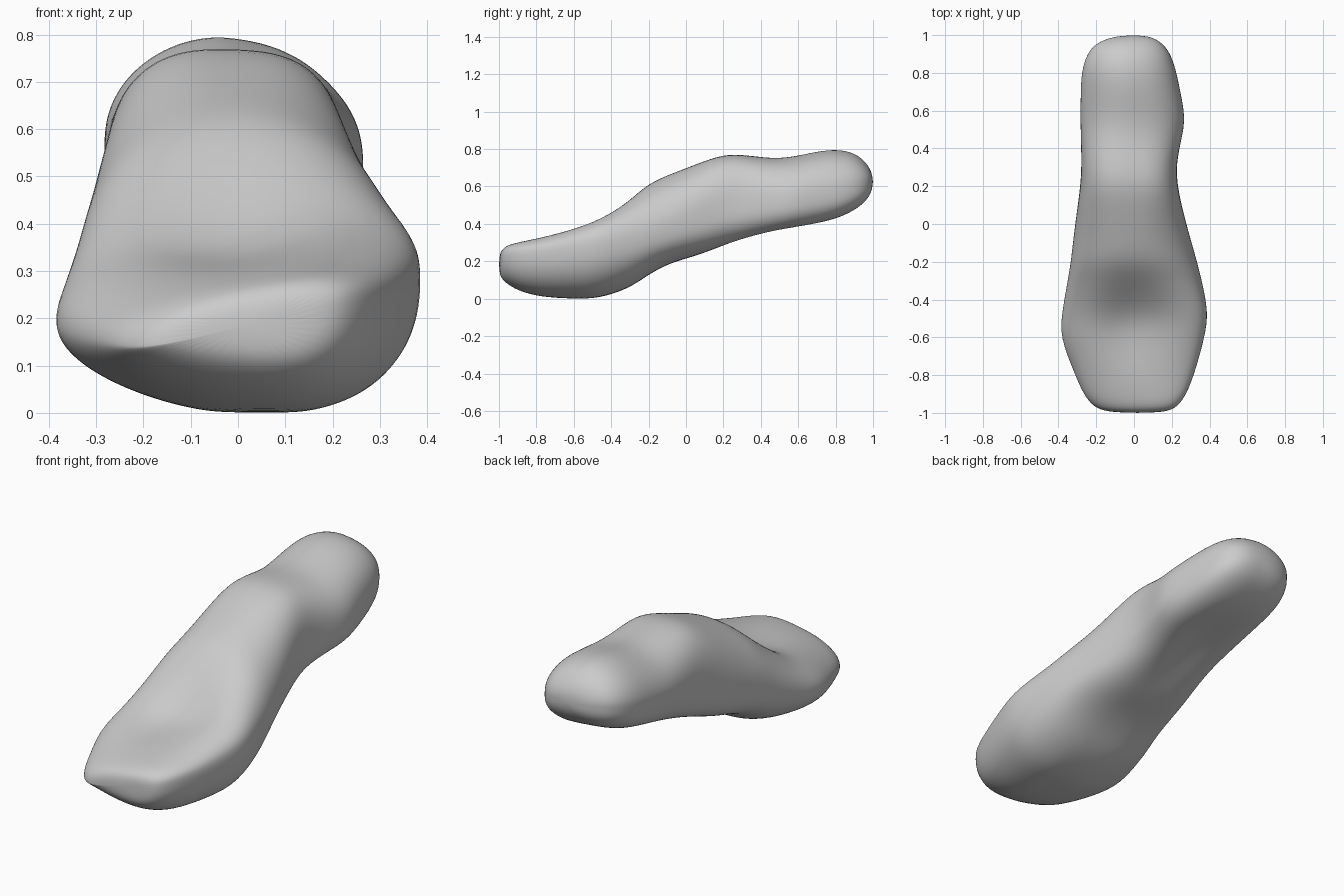
import bpy, bmesh, math

# Stations along the body: y, x left, x right, z bottom, z top, z of the sides, sideways tilt
STATIONS = [
    (-0.995, -0.14, 0.17, 0.125, 0.235, 0.175, 0.18),
    (-0.97, -0.215, 0.23, 0.09, 0.265, 0.18, 0.19),
    (-0.90, -0.27, 0.28, 0.045, 0.285, 0.19, 0.16),
    (-0.78, -0.32, 0.325, 0.01, 0.312, 0.20, 0.13),
    (-0.60, -0.393, 0.375, -0.004, 0.372, 0.225, 0.11),
    (-0.47, -0.383, 0.396, -0.004, 0.43, 0.245, 0.10),
    (-0.30, -0.352, 0.36, 0.055, 0.545, 0.29, 0.04),
    (-0.20, -0.335, 0.335, 0.13, 0.622, 0.33, 0.0),
    (-0.08, -0.322, 0.30, 0.193, 0.668, 0.36, 0.0),
    (0.06, -0.304, 0.262, 0.225, 0.722, 0.41, 0.0),
    (0.20, -0.284, 0.23, 0.272, 0.774, 0.46, -0.01),
    (0.32, -0.278, 0.224, 0.308, 0.769, 0.50, -0.03),
    (0.45, -0.282, 0.252, 0.342, 0.75, 0.525, -0.05),
    (0.56, -0.284, 0.274, 0.367, 0.755, 0.54, -0.07),
    (0.70, -0.283, 0.246, 0.398, 0.788, 0.565, -0.09),
    (0.81, -0.278, 0.224, 0.43, 0.799, 0.585, -0.10),
    (0.90, -0.25, 0.195, 0.475, 0.78, 0.605, -0.10),
    (0.96, -0.20, 0.15, 0.52, 0.733, 0.62, -0.09),
    (0.992, -0.11, 0.09, 0.57, 0.68, 0.625, -0.07),
]
SIDES = 40


def bump(v, centre, width):
    return math.exp(-((v - centre) / width) ** 2)


def blend(y, y0, y1, front, back):
    """Ease from a front value to a back value between y0 and y1."""
    t = min(max((y - y0) / (y1 - y0), 0), 1)
    return front + (back - front) * t * t * (3 - 2 * t)


def power(v, e):
    return math.copysign(abs(v) ** e, v)


def section(bm, y, xl, xr, zb, zt, zs, tilt):
    """Rounded cross-section with a shallow dip above and a hollow below."""
    cx, w = (xl + xr) / 2, (xr - xl) / 2
    ring = []
    for i in range(SIDES):
        a = 2 * math.pi * i / SIDES
        c, s = math.cos(a), math.sin(a)
        if s > 0:
            n = blend(y, -0.5, -0.2, 2.7 if c > 0 else 2.2, 2.1)
            n += blend(y, 0.3, 0.7, 0, 0.25 if c > 0 else -0.3)
            n += (0.9 if c > 0 else 0.5) * bump(y, 0.24, 0.2)
            lean = 1
        else:
            n = blend(y, -0.5, 0, 2.3 if c > 0 else 1.95, 2.6 if c > 0 else 3.1)
            lean = blend(y, -0.4, 0, 1 + 1.5 * s, 1)
        u, v = power(c, 2 / n), power(s, 2 / n)
        z = zs + v * ((zt - zs) if s > 0 else (zs - zb)) + tilt * lean * u * w
        if s > 0:
            z -= 0.075 * bump(y, -0.5, 0.17) * bump(u, 0, 0.5) * s
        else:
            z += 0.035 * bump(y, 0.45, 0.28) * bump(u, 0, 0.5) * -s
        ring.append(bm.verts.new((cx + u * w, y, max(z, 0.0))))
    return ring


# Body lofted through all stations, closed with a pole at each end
bm = bmesh.new()
rings = [section(bm, *st) for st in STATIONS]
for r0, r1 in zip(rings, rings[1:]):
    for i in range(SIDES):
        j = (i + 1) % SIDES
        bm.faces.new((r0[i], r0[j], r1[j], r1[i]))
for ring, tip in ((rings[0], (0.02, -1.0, 0.185)), (rings[-1], (0.0, 1.0, 0.625))):
    pole = bm.verts.new(tip)
    for i in range(SIDES):
        bm.faces.new((ring[i], ring[(i + 1) % SIDES], pole))
bmesh.ops.recalc_face_normals(bm, faces=bm.faces)
mesh = bpy.data.meshes.new("smooth_body")
bm.to_mesh(mesh)
bm.free()
mesh.shade_smooth()
body = bpy.data.objects.new("smooth_body", mesh)
bpy.context.collection.objects.link(body)
sub = body.modifiers.new("smooth", 'SUBSURF')
sub.levels = sub.render_levels = 2
